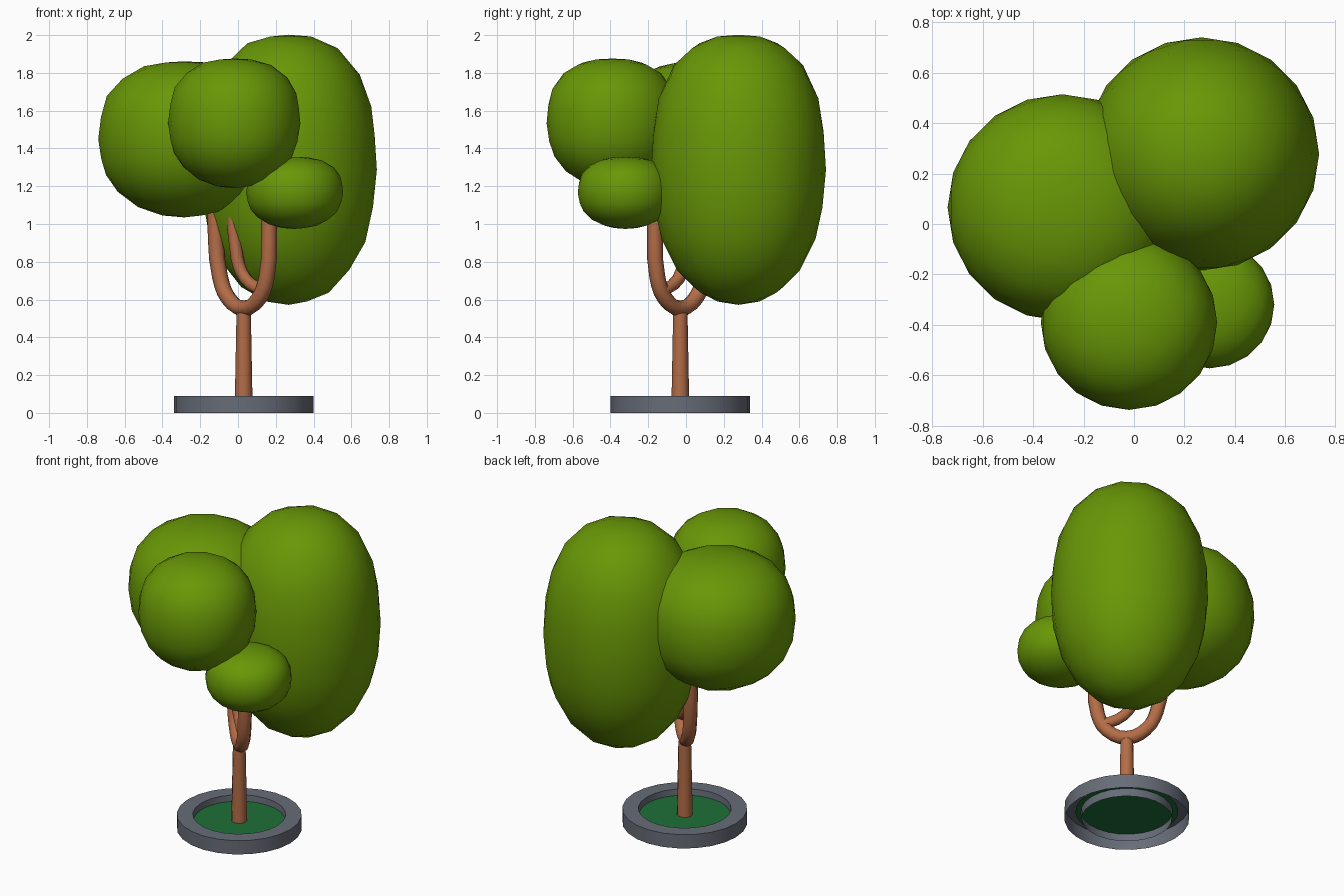
import bpy
import bmesh
import math
from mathutils import Vector

if "Cube" in bpy.data.objects:
    bpy.data.objects.remove(bpy.data.objects["Cube"], do_unlink=True)


def material(name, rgb):
    mat = bpy.data.materials.new(name)
    mat.use_nodes = True
    mat.diffuse_color = (*rgb, 1)
    mat.node_tree.nodes["Principled BSDF"].inputs["Base Color"].default_value = (*rgb, 1)
    return mat


LEAF = material("leaf_green", (0.14, 0.31, 0.002))
BARK = material("bark_brown", (0.45, 0.15, 0.062))
STONE = material("stone_grey", (0.135, 0.15, 0.185))
GRASS = material("grass_green", (0.013, 0.16, 0.038))

AXIS = Vector((0.03, -0.03, 0))      # planter and trunk centre


def select_only(obj):
    bpy.ops.object.select_all(action="DESELECT")
    obj.select_set(True)
    bpy.context.view_layer.objects.active = obj


def mesh_object(name, bm, mat, location, angle=40):
    bmesh.ops.recalc_face_normals(bm, faces=bm.faces)
    mesh = bpy.data.meshes.new(name)
    bm.to_mesh(mesh)
    bm.free()
    mesh.materials.append(mat)
    obj = bpy.data.objects.new(name, mesh)
    obj.location = location
    bpy.context.collection.objects.link(obj)
    select_only(obj)
    bpy.ops.object.shade_smooth_by_angle(angle=math.radians(angle))


def lathe(name, profile, mat, steps):
    bm = bmesh.new()
    verts = [bm.verts.new((r, 0, z)) for r, z in profile]
    edges = [bm.edges.new(pair) for pair in zip(verts, verts[1:])]
    bmesh.ops.spin(bm, geom=verts + edges, cent=(0, 0, 0), axis=(0, 0, 1),
                   angle=math.tau, steps=steps, use_duplicate=False)
    bmesh.ops.remove_doubles(bm, verts=bm.verts, dist=0.0005)
    mesh_object(name, bm, mat, AXIS)


def branch(name, points, radius):
    curve = bpy.data.curves.new(name, "CURVE")
    curve.dimensions = "3D"
    curve.bevel_depth = radius
    curve.bevel_resolution = 2
    curve.resolution_u = 3
    curve.use_fill_caps = True
    spline = curve.splines.new("BEZIER")
    spline.bezier_points.add(len(points) - 1)
    for bp, co in zip(spline.bezier_points, points):
        bp.co = co
        bp.handle_left_type = bp.handle_right_type = "AUTO"
    curve.materials.append(BARK)
    obj = bpy.data.objects.new(name, curve)
    obj.location = AXIS
    bpy.context.collection.objects.link(obj)
    select_only(obj)
    bpy.ops.object.convert(target="MESH")
    bpy.ops.object.shade_smooth_by_angle(angle=math.radians(60))


def foliage(name, centre, size):
    # Rounded clump: full shoulders on top, rounder below
    bm = bmesh.new()
    bmesh.ops.create_icosphere(bm, subdivisions=3, radius=1)
    for v in bm.verts:
        power = 2.5 if v.co.z > 0 else 2.15
        side = math.hypot(v.co.x, v.co.y)
        v.co /= (side ** power + abs(v.co.z) ** power) ** (1 / power)
        v.co *= Vector(size)
    mesh_object(name, bm, LEAF, centre, 60)


# Planter: hollow rim with inner and outer walls, open underneath
lathe("planter_rim", [(0.37, 0), (0.37, 0.09), (0.275, 0.09), (0.268, 0)], STONE, 24)

# Grass disc
bm = bmesh.new()
bmesh.ops.create_circle(bm, cap_ends=True, segments=24, radius=0.305)
mesh_object("grass", bm, GRASS, AXIS + Vector((0, 0, 0.05)))

# Trunk
lathe("trunk", [(0.047, 0.052), (0.038, 0.53), (0, 0.53)], BARK, 12)

# Forked limb on the diagonal, and a side branch off its front arm
fork = [(-0.155, 1.3), (-0.15, 1.0), (-0.125, 0.72), (-0.08, 0.605), (0, 0.553),
        (0.08, 0.605), (0.122, 0.72), (0.135, 1.0), (0.14, 1.15)]
branch("forked_limb", [(t, -t, z) for t, z in fork], 0.042)
branch("side_branch", [(0.11, -0.10, 0.64), (0.01, -0.01, 0.71),
                       (-0.035, 0.02, 0.82), (-0.05, 0.02, 1.3)], 0.034)

# Foliage
foliage("foliage_tall", (0.268, 0.278, 1.287), (0.467, 0.463, 0.715))
foliage("foliage_side", (-0.285, 0.065, 1.448), (0.455, 0.45, 0.413))
foliage("foliage_front", (-0.02, -0.39, 1.533), (0.35, 0.348, 0.343))
foliage("foliage_small", (0.3, -0.32, 1.165), (0.257, 0.253, 0.191))
